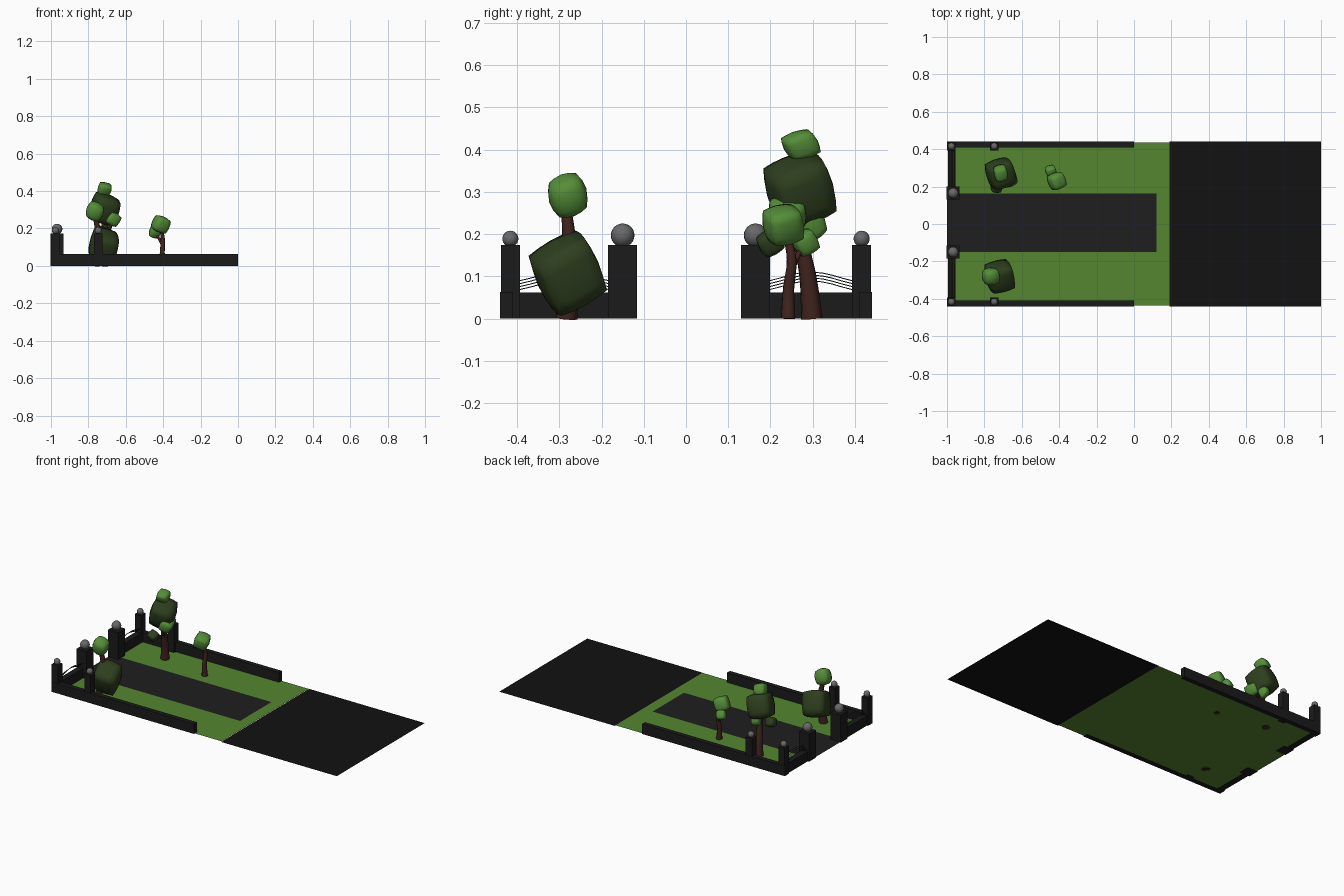
import bpy, bmesh
from math import radians
from mathutils import Vector, Euler

if "Cube" in bpy.data.objects:
    bpy.data.objects.remove(bpy.data.objects["Cube"])


def material(name, rgb):
    m = bpy.data.materials.new(name)
    m.diffuse_color = (*rgb, 1)
    m.use_nodes = True
    m.node_tree.nodes["Principled BSDF"].inputs["Base Color"].default_value = m.diffuse_color
    return m


STONE = material("dark_stone", (0.011, 0.011, 0.011))
ROAD = material("asphalt", (0.006, 0.006, 0.006))
PATH = material("path_paving", (0.013, 0.013, 0.014))
GRASS = material("grass", (0.09, 0.24, 0.03))
LEAF = material("light_leaf", (0.09, 0.27, 0.04))
DARK = material("dark_leaf", (0.027, 0.05, 0.013))
BARK = material("bark", (0.05, 0.017, 0.013))
GLOBE = material("grey_globe", (0.14, 0.14, 0.14))


def add_mesh(name, bm, mat, smooth=False):
    me = bpy.data.meshes.new(name)
    for f in bm.faces:
        f.smooth = smooth
    bm.to_mesh(me)
    bm.free()
    me.materials.append(mat)
    ob = bpy.data.objects.new(name, me)
    bpy.context.collection.objects.link(ob)
    return ob


def box(name, x, y, z, mat):
    bm = bmesh.new()
    bmesh.ops.create_cube(bm, size=1)
    for v in bm.verts:
        v.co = Vector([(r[0] + r[1]) / 2 + c * (r[1] - r[0])
                       for c, r in zip(v.co, (x, y, z))])
    return add_mesh(name, bm, mat)


def sheet(name, x, y, z, mat):
    bm = bmesh.new()
    bm.faces.new([bm.verts.new(p) for p in ((x[0], y[0], z), (x[1], y[0], z),
                                            (x[1], y[1], z), (x[0], y[1], z))])
    return add_mesh(name, bm, mat)


def post(name, x, y, half, ball):
    box(name, (x - half, x + half), (y - half, y + half), (0, 0.174), STONE)
    bm = bmesh.new()
    bmesh.ops.create_uvsphere(bm, u_segments=20, v_segments=12, radius=ball)
    bmesh.ops.translate(bm, vec=(x, y, 0.172 + ball * 0.9), verts=bm.verts)
    add_mesh(name + "_globe", bm, GLOBE, True)


def blob(name, loc, size, rot, mat, boxy=0.45):
    # rounded cube, blended between a cube and a sphere
    bm = bmesh.new()
    bmesh.ops.create_cube(bm, size=2)
    bmesh.ops.subdivide_edges(bm, edges=bm.edges[:], cuts=3, use_grid_fill=True)
    turn = Euler([radians(a) for a in rot]).to_matrix()
    for v in bm.verts:
        c = v.co.normalized().lerp(v.co * 0.8, boxy)
        v.co = turn @ c
        v.co = Vector(loc) + Vector([a * s for a, s in zip(v.co, size)])
    add_mesh(name, bm, mat, True)


def tube(name, pts, radii, mat, sides=2):
    cu = bpy.data.curves.new(name, 'CURVE')
    cu.dimensions = '3D'
    cu.bevel_depth = 1
    cu.bevel_resolution = sides
    cu.use_fill_caps = True
    cu.resolution_u = 4
    sp = cu.splines.new('BEZIER')
    sp.bezier_points.add(len(pts) - 1)
    for b, p, r in zip(sp.bezier_points, pts, radii):
        b.co, b.radius = p, r
        b.handle_left_type = b.handle_right_type = 'AUTO'
    cu.materials.append(mat)
    ob = bpy.data.objects.new(name, cu)
    bpy.context.collection.objects.link(ob)
    bpy.ops.object.select_all(action='DESELECT')
    ob.select_set(True)
    bpy.context.view_layer.objects.active = ob
    bpy.ops.object.convert(target='MESH')


# Ground
sheet("road", (0.19, 1), (-0.44, 0.44), 0, ROAD)
sheet("lawn", (-0.995, 0.19), (-0.435, 0.435), 0.002, GRASS)
sheet("path", (-1, 0.12), (-0.15, 0.163), 0.0035, PATH)

# Walls, posts and wires on both sides
for side, s, gate in (("front", -1, 0.15), ("back", 1, 0.165)):
    ys = sorted((s * 0.44, s * 0.41))
    box(side + "_side_wall", (-1, 0), ys, (0, 0.063), STONE)
    box(side + "_end_wall", (-0.992, -0.955), sorted((s * gate, s * 0.43)), (0, 0.062), STONE)
    post(side + "_gate_post", -0.967, s * gate, 0.0345, 0.028)
    post(side + "_corner_post", -0.976, s * 0.416, 0.0225, 0.019)
    post(side + "_inner_post", -0.747, s * 0.416, 0.0225, 0.019)
    a, b = gate + 0.03, 0.397
    for i in range(4):
        z = 0.068 + 0.007 * i
        x = -0.985 + 0.008 * i
        tube(f"{side}_wire_{i}", [(x, s * a, z), (x, s * (a + b) / 2, z + 0.021), (x, s * b, z)],
             [0.0013] * 3, STONE, 1)

# Tall tree at the back
tube("tall_tree_trunk", [(-0.72, 0.298, 0), (-0.715, 0.29, 0.09), (-0.71, 0.275, 0.18), (-0.71, 0.27, 0.3)],
     [0.026, 0.021, 0.017, 0.012], BARK)
tube("tall_tree_branch", [(-0.713, 0.285, 0.14), (-0.69, 0.25, 0.19), (-0.67, 0.235, 0.24)],
     [0.012, 0.009, 0.006], BARK)
blob("tall_tree_crown", (-0.713, 0.27, 0.305), (0.083, 0.085, 0.088), (20, 15, 20), DARK, 0.5)
blob("tall_tree_top", (-0.713, 0.272, 0.411), (0.04, 0.046, 0.037), (25, 10, 15), LEAF)
blob("tall_tree_side_leaves", (-0.668, 0.24, 0.25), (0.042, 0.047, 0.04), (10, 30, 20), LEAF)
blob("tall_tree_back_leaves", (-0.70, 0.3, 0.225), (0.03, 0.032, 0.042), (30, 10, 20), LEAF)
blob("tall_tree_low_leaves", (-0.735, 0.2, 0.18), (0.033, 0.033, 0.033), (30, 20, 0), DARK)

# Small tree at the back
tube("small_tree_trunk", [(-0.402, 0.242, 0), (-0.405, 0.243, 0.07), (-0.402, 0.25, 0.14), (-0.413, 0.235, 0.21)],
     [0.018, 0.014, 0.012, 0.009], BARK)
tube("small_tree_branch", [(-0.404, 0.247, 0.115), (-0.425, 0.265, 0.15), (-0.443, 0.28, 0.175)],
     [0.009, 0.007, 0.005], BARK)
blob("small_tree_crown", (-0.413, 0.23, 0.222), (0.05, 0.05, 0.049), (15, 20, 25), LEAF)
blob("small_tree_low_leaves", (-0.445, 0.283, 0.18), (0.032, 0.032, 0.032), (30, 10, 20), LEAF)

# Bushy tree at the front
tube("bushy_tree_trunk", [(-0.765, -0.283, 0), (-0.755, -0.275, 0.1), (-0.75, -0.277, 0.19), (-0.765, -0.285, 0.27)],
     [0.026, 0.021, 0.016, 0.012], BARK)
blob("bushy_tree_crown", (-0.765, -0.28, 0.292), (0.05, 0.049, 0.054), (20, 20, 10), LEAF, 0.25)
blob("bushy_tree_low_leaves", (-0.718, -0.28, 0.108), (0.083, 0.085, 0.093), (28, 12, 15), DARK, 0.6)
